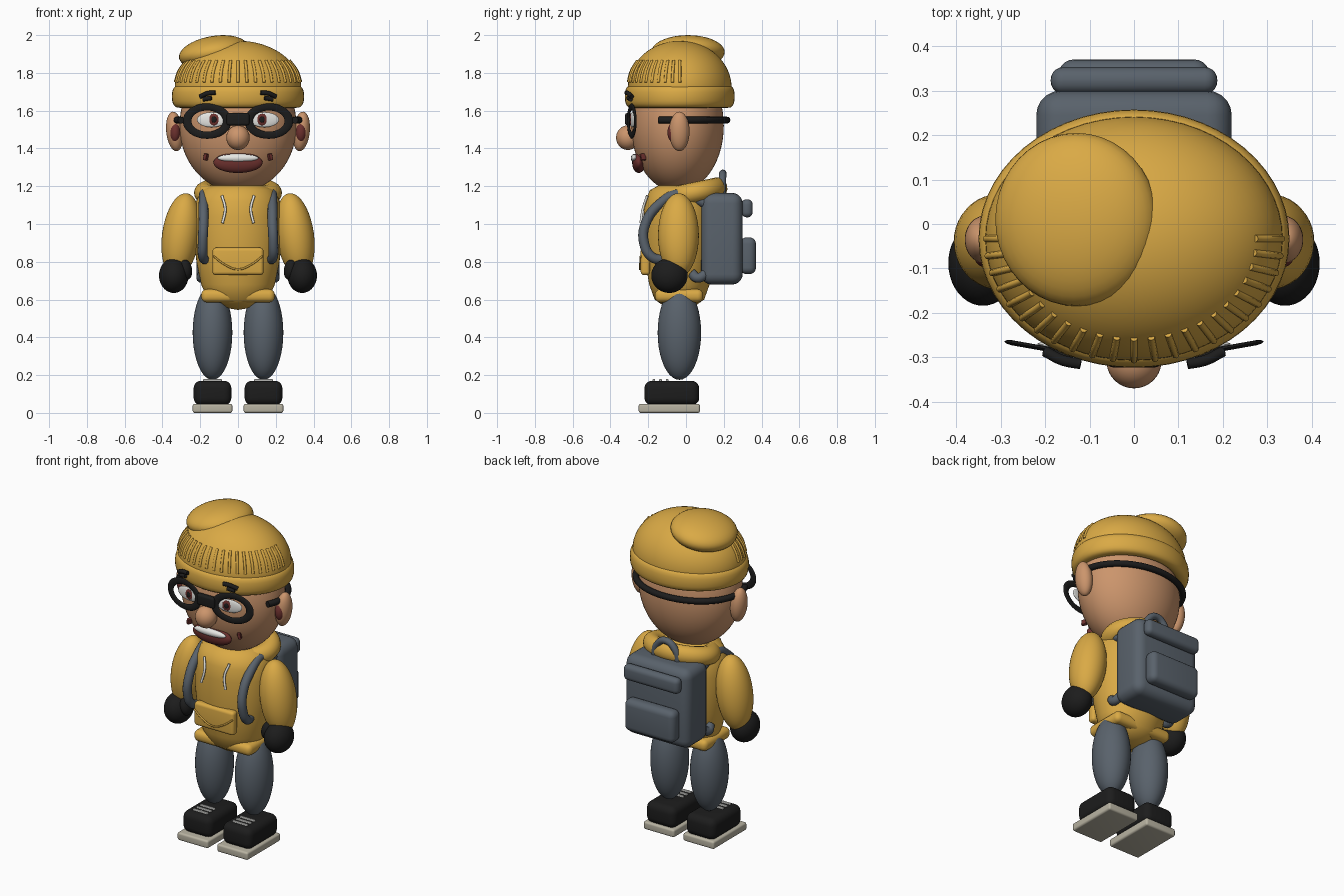
import bpy, bmesh, math
from mathutils import Matrix, Euler, Vector

if "Cube" in bpy.data.objects:
    bpy.data.objects.remove(bpy.data.objects["Cube"])


def material(name, r, g, b):
    m = bpy.data.materials.new(name)
    m.diffuse_color = (r, g, b, 1)
    m.use_nodes = True
    m.node_tree.nodes["Principled BSDF"].inputs["Base Color"].default_value = m.diffuse_color
    return m


YELLOW = material("mustard_yellow", 0.70, 0.40, 0.06)
SKIN = material("skin", 0.60, 0.30, 0.15)
GREY = material("slate_grey", 0.10, 0.122, 0.148)
BLACK = material("soft_black", 0.012, 0.012, 0.012)
RED = material("dark_red", 0.15, 0.03, 0.027)
WHITE = material("white", 0.80, 0.80, 0.77)
BEIGE = material("sole_beige", 0.48, 0.45, 0.36)


def finish(name, mat, bm, angle=40):
    mesh = bpy.data.meshes.new(name)
    bmesh.ops.recalc_face_normals(bm, faces=bm.faces)
    bm.to_mesh(mesh)
    bm.free()
    ob = bpy.data.objects.new(name, mesh)
    bpy.context.collection.objects.link(ob)
    mesh.materials.append(mat)
    bpy.ops.object.select_all(action='DESELECT')
    bpy.context.view_layer.objects.active = ob
    ob.select_set(True)
    bpy.ops.object.shade_smooth_by_angle(angle=math.radians(angle))
    return ob


def placed(loc, rot, scale):
    e = Euler([math.radians(a) for a in rot])
    return Matrix.LocRotScale(Vector(loc), e, Vector(scale))


def ball(name, mat, loc, radii, rot=(0, 0, 0), seg=40):
    bm = bmesh.new()
    bmesh.ops.create_uvsphere(bm, u_segments=seg, v_segments=seg // 2, radius=1,
                              matrix=placed(loc, rot, radii))
    return finish(name, mat, bm)


def box(name, mat, loc, size, bevel, rot=(0, 0, 0)):
    bm = bmesh.new()
    bmesh.ops.create_cube(bm, size=1, matrix=placed((0, 0, 0), (0, 0, 0), size))
    bmesh.ops.bevel(bm, geom=bm.edges[:], offset=bevel, segments=5, profile=0.5, affect='EDGES')
    bm.transform(placed(loc, rot, (1, 1, 1)))
    return finish(name, mat, bm)


def lathe(name, mat, profile, ky, cy, closed=False, seg=56):
    """Spin (radius, z) points into an oval body, ky = depth / width."""
    bm = bmesh.new()
    rings = []
    for i in range(seg):
        a = 2 * math.pi * i / seg
        rings.append([bm.verts.new((r * math.cos(a), cy + ky * r * math.sin(a), z))
                      for r, z in profile])
    n = len(profile)
    for i in range(seg):
        p, q = rings[i], rings[(i + 1) % seg]
        for j in range(n if closed else n - 1):
            k = (j + 1) % n
            bm.faces.new((p[j], q[j], q[k], p[k]))
    bmesh.ops.remove_doubles(bm, verts=bm.verts, dist=1e-5)
    return finish(name, mat, bm, 60)


def tube(name, mat, paths, radius, res=4):
    """Round tubes through each list of points, as one object."""
    cu = bpy.data.curves.new(name, 'CURVE')
    cu.dimensions = '3D'
    cu.bevel_depth, cu.bevel_resolution = radius, res
    cu.resolution_u, cu.use_fill_caps = 8, True
    for pts in paths:
        sp = cu.splines.new('BEZIER')
        sp.bezier_points.add(len(pts) - 1)
        for bp, p in zip(sp.bezier_points, pts):
            bp.co = p
            bp.handle_left_type = bp.handle_right_type = 'AUTO'
    ob = bpy.data.objects.new(name, cu)
    bpy.context.collection.objects.link(ob)
    cu.materials.append(mat)
    bpy.ops.object.select_all(action='DESELECT')
    bpy.context.view_layer.objects.active = ob
    ob.select_set(True)
    bpy.ops.object.convert(target='MESH')
    bpy.ops.object.shade_smooth_by_angle(angle=math.radians(50))
    return bpy.context.object


def oval_ring(name, mat, loc, major, minor, depth, rot):
    """Flat oval ring facing the front; major and minor are (x, z) sizes."""
    bm = bmesh.new()
    m, n = 48, 10
    grid = []
    for i in range(m):
        a = 2 * math.pi * i / m
        grid.append([])
        for j in range(n):
            b = 2 * math.pi * j / n
            grid[-1].append(bm.verts.new((
                math.cos(a) * (major[0] + minor[0] * math.cos(b)), depth * math.sin(b),
                math.sin(a) * (major[1] + minor[1] * math.cos(b)))))
    for i in range(m):
        for j in range(n):
            k, l = (i + 1) % m, (j + 1) % n
            bm.faces.new((grid[i][j], grid[k][j], grid[k][l], grid[i][l]))
    bm.transform(placed(loc, rot, (1, 1, 1)))
    return finish(name, mat, bm, 80)


# Head and face
ball("head", SKIN, (0, -0.045, 1.52), (0.31, 0.245, 0.35), seg=56)
ball("nose", SKIN, (0, -0.308, 1.457), (0.062, 0.062, 0.065))
ball("mouth", RED, (0, -0.25, 1.325), (0.13, 0.035, 0.055))
ball("teeth", WHITE, (0, -0.272, 1.349), (0.108, 0.02, 0.022))

# Knit hat: dome, rolled brim, slouched tip and front ribs
HAT_Y = -0.033
dome = [(0.335 * math.cos(t), 1.72 + 0.25 * math.sin(t))
        for t in [math.pi / 2 * i / 16 for i in range(17)]]
lathe("hat_dome", YELLOW, [(0.325, 1.66)] + dome, 0.82, HAT_Y)
brim = []
for i in range(20):
    t = 2 * math.pi * i / 20
    c, s = math.cos(t), math.sin(t)
    brim.append((0.305 + 0.045 * math.copysign(abs(c) ** 0.7, c),
                 1.675 + 0.06 * math.copysign(abs(s) ** 0.8, s)))
lathe("hat_brim", YELLOW, brim, 0.83, HAT_Y, closed=True)
ball("hat_tip", YELLOW, (-0.13, 0.01, 1.91), (0.185, 0.195, 0.085), (0, -10, 0))
ribs = []
for i in range(23):
    a = math.pi + math.pi * i / 22
    path = []
    for z in (1.75, 1.81, 1.865):
        k = math.sqrt(1 - ((z - 1.72) / 0.25) ** 2)
        path.append((0.335 * k * math.cos(a), HAT_Y + 0.275 * k * math.sin(a), z))
    ribs.append(path)
tube("hat_ribs", YELLOW, ribs, 0.008, 2)

# Glasses bridge and strap around the back of the head
box("glasses_bridge", BLACK, (0, -0.305, 1.555), (0.12, 0.035, 0.065), 0.012)
strap = [(0.325 * math.sin(a), -0.045 + 0.262 * math.cos(a), 1.55)
         for a in [math.radians(-112 + 14 * i) for i in range(17)]]
tube("glasses_strap", BLACK, [strap], 0.018)

# Jacket body, collar, hem and pouch
body = [(0, 0.545), (0.09, 0.56), (0.16, 0.60), (0.195, 0.68), (0.22, 0.80), (0.232, 0.92),
        (0.232, 1.04), (0.222, 1.12), (0.19, 1.18), (0.12, 1.21), (0, 1.22)]
lathe("jacket_body", YELLOW, body, 0.82, -0.035)
collar = lathe("collar", YELLOW,
               [(0.175 + 0.058 * math.cos(t), 0.055 * math.sin(t))
                for t in [2 * math.pi * i / 16 for i in range(16)]], 0.78, 0, closed=True)
collar.data.transform(placed((0, 0.04, 1.165), (12, 0, 0), (1, 1, 1)))
box("jacket_hem", YELLOW, (0, -0.037, 0.62), (0.39, 0.255, 0.07), 0.03)
box("front_pocket", YELLOW, (0, -0.215, 0.802), (0.27, 0.05, 0.145), 0.018)
tube("pocket_flap_edge", YELLOW, [[(-0.13, -0.24, 0.83), (-0.07, -0.243, 0.785),
                                   (0, -0.244, 0.76), (0.07, -0.243, 0.785),
                                   (0.13, -0.24, 0.83)]], 0.005, 2)

# Backpack
box("backpack", GREY, (0, 0.19, 0.922), (0.44, 0.22, 0.485), 0.055)
box("backpack_flap", GREY, (0, 0.323, 1.083), (0.375, 0.06, 0.096), 0.028)
box("backpack_pocket", GREY, (0, 0.328, 0.832), (0.34, 0.085, 0.195), 0.035)
tube("backpack_handle", GREY, [[(-0.08, 0.19, 1.14), (-0.065, 0.192, 1.22), (0, 0.195, 1.268),
                                (0.065, 0.192, 1.22), (0.08, 0.19, 1.14)]], 0.02)

# Parts that come in pairs
for side, s in (("right", -1), ("left", 1)):
    # Ears, eyes, brows and cheek marks
    ball(side + "_ear", SKIN, (s * 0.335, -0.035, 1.49), (0.045, 0.054, 0.105), (0, s * 6, 0))
    ball(side + "_inner_ear", RED, (s * 0.333, -0.068, 1.485), (0.028, 0.03, 0.052))
    turn = (0, 0, s * 10)
    ball(side + "_eye", WHITE, (s * 0.14, -0.283, 1.552), (0.078, 0.010, 0.04), turn)
    ball(side + "_iris", RED, (s * 0.128, -0.292, 1.553), (0.028, 0.006, 0.031), turn, 24)
    ball(side + "_pupil", BLACK, (s * 0.128, -0.297, 1.553), (0.014, 0.004, 0.016), turn, 16)
    oval_ring(side + "_glasses_rim", BLACK, (s * 0.163, -0.287, 1.545),
              (0.108, 0.075), (0.023, 0.019), 0.006, turn)
    tube(side + "_eyebrow", BLACK, [[(s * 0.12, -0.315, 1.695), (s * 0.16, -0.307, 1.692),
                                     (s * 0.2, -0.287, 1.674)],
                                    [(s * 0.14, -0.305, 1.668), (s * 0.185, -0.293, 1.66)]], 0.012)
    box(side + "_cheek_mark", RED, (s * 0.17, -0.228, 1.355), (0.018, 0.03, 0.036), 0.004,
        (0, s * -14, s * 25))

    # Arms and mittens
    ball(side + "_sleeve", YELLOW, (s * 0.302, -0.04, 0.94), (0.1, 0.108, 0.225), (0, s * -8, 0))
    ball(side + "_mitten", BLACK, (s * 0.34, -0.088, 0.727), (0.078, 0.096, 0.092))
    ball(side + "_thumb", BLACK, (s * 0.278, -0.105, 0.758), (0.035, 0.045, 0.055), (0, s * 10, 0))

    # Backpack straps and drawstrings
    tube(side + "_shoulder_strap", GREY,
         [[(s * 0.175, 0.10, 1.11), (s * 0.18, -0.03, 1.16), (s * 0.182, -0.14, 1.105),
           (s * 0.183, -0.215, 1.0), (s * 0.187, -0.222, 0.9), (s * 0.185, -0.18, 0.825),
           (s * 0.165, -0.11, 0.81)],
          [(s * 0.185, 0.03, 0.74), (s * 0.195, 0.06, 0.715), (s * 0.18, 0.11, 0.74)]], 0.026)
    tube(side + "_drawstring", WHITE, [[(s * 0.085, -0.205, 1.15), (s * 0.068, -0.228, 1.08),
                                        (s * 0.082, -0.24, 1.005)]], 0.007, 3)

    # Legs and shoes
    ball(side + "_leg", GREY, (s * 0.135, -0.035, 0.425), (0.105, 0.115, 0.25))
    box(side + "_shoe", BLACK, (s * 0.135, -0.075, 0.105), (0.2, 0.29, 0.13), 0.04)
    box(side + "_sole", BEIGE, (s * 0.135, -0.088, 0.024), (0.21, 0.325, 0.048), 0.012)
    for i in range(3):
        box(f"{side}_lace_{i + 1}", WHITE, (s * 0.135, -0.17 + 0.035 * i, 0.172),
            (0.1, 0.014, 0.014), 0.004)
